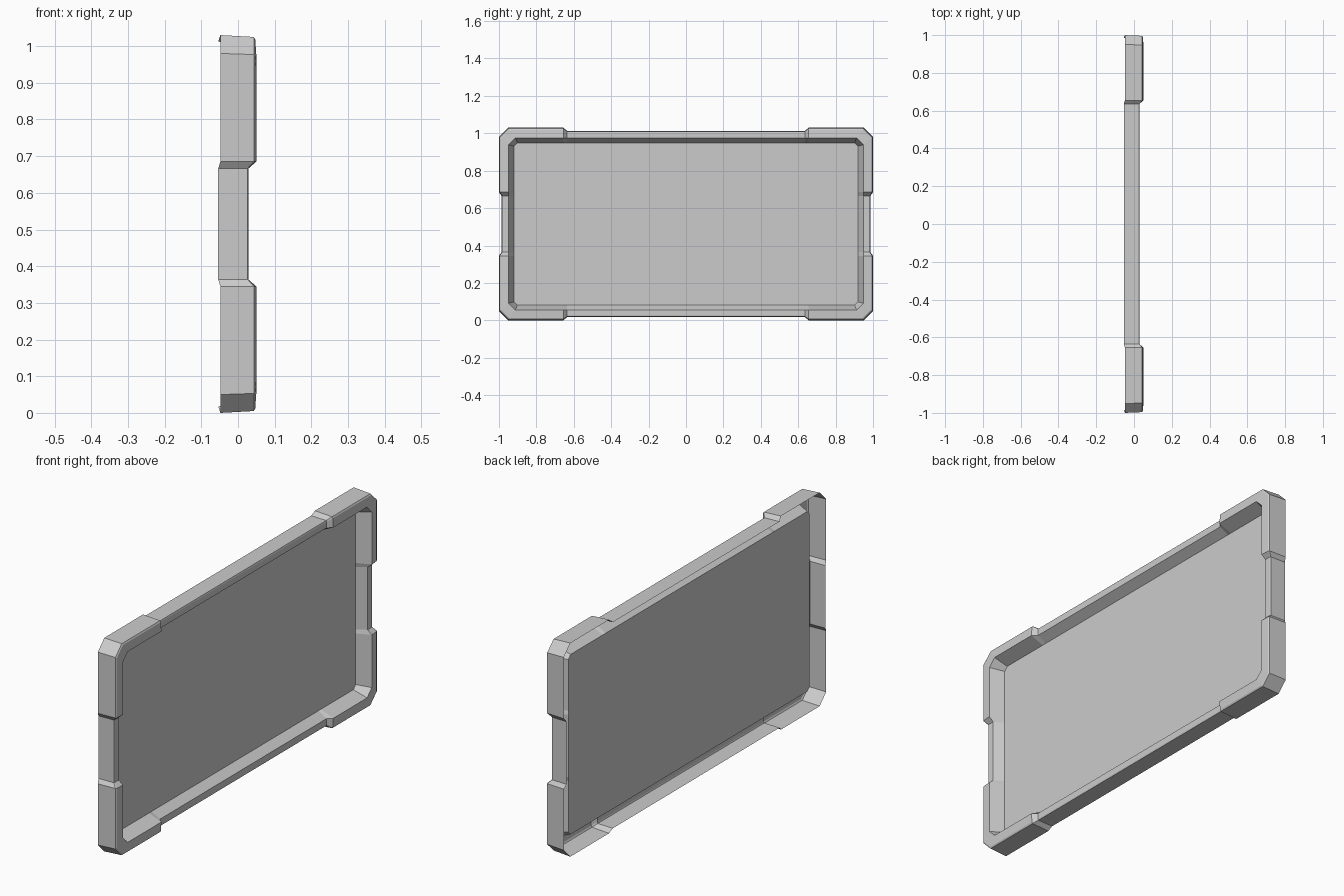
import bpy, bmesh

if "Cube" in bpy.data.objects:
    bpy.data.objects.remove(bpy.data.objects["Cube"])

CZ = 0.515          # centre height of the panel
# half sizes (y, z) of each outline, for plain frame and for raised corner pads
PLAIN = dict(back=(0.986, 0.497), front=(0.984, 0.495), edge=(0.978, 0.489))
PAD = dict(back=(1.0, 0.515), front=(0.996, 0.510), edge=(0.990, 0.503))
RIM = (0.948, 0.460)
PANEL = (0.92, 0.434)
PLAIN_X = (-0.054, 0.026, 0.028, 0.028, -0.016)
PAD_X = (-0.048, 0.043, 0.047, 0.050, -0.016)


def quadrant(size, cut, level):
    """Six (y, z) points from the side, round the corner, to the top."""
    lo, hi = level
    (ly, lz), (hy, hz) = lo, hi
    return [(ly, 0.151), (hy, 0.170), (hy, hz - cut), (hy - cut, hz),
            (0.655, hz), (0.635, lz)]


# cross-section rows from the open back edge, over the front, down to the panel
rows = []
for key, cut in (("back", 0.050), ("front", 0.048), ("edge", 0.045)):
    rows.append(quadrant(None, cut, (PLAIN[key], PAD[key])))
rows.append(quadrant(None, 0.036, (RIM, RIM)))
rows.append(quadrant(None, 0.018, (PANEL, PANEL)))

bm = bmesh.new()
rings = []
for r, pts in enumerate(rows):
    xs = [PLAIN_X[r]] + [PAD_X[r]] * 4 + [PLAIN_X[r]]
    quad = [(x, y, z) for x, (y, z) in zip(xs, pts)]
    ring = []
    # mirror the quadrant round the whole outline
    for sy, sz, rev in ((1, 1, False), (-1, 1, True), (-1, -1, False), (1, -1, True)):
        for x, y, z in (reversed(quad) if rev else quad):
            ring.append(bm.verts.new((x, sy * y, CZ + sz * z)))
    rings.append(ring)

# frame walls
for a, b in zip(rings, rings[1:]):
    n = len(a)
    for i in range(n):
        j = (i + 1) % n
        bm.faces.new((a[i], a[j], b[j], b[i]))
# recessed flat panel
bm.faces.new(rings[-1])

mesh = bpy.data.meshes.new("framed_panel")
bm.normal_update()
bm.to_mesh(mesh)
bm.free()
bpy.context.collection.objects.link(bpy.data.objects.new("framed_panel", mesh))
